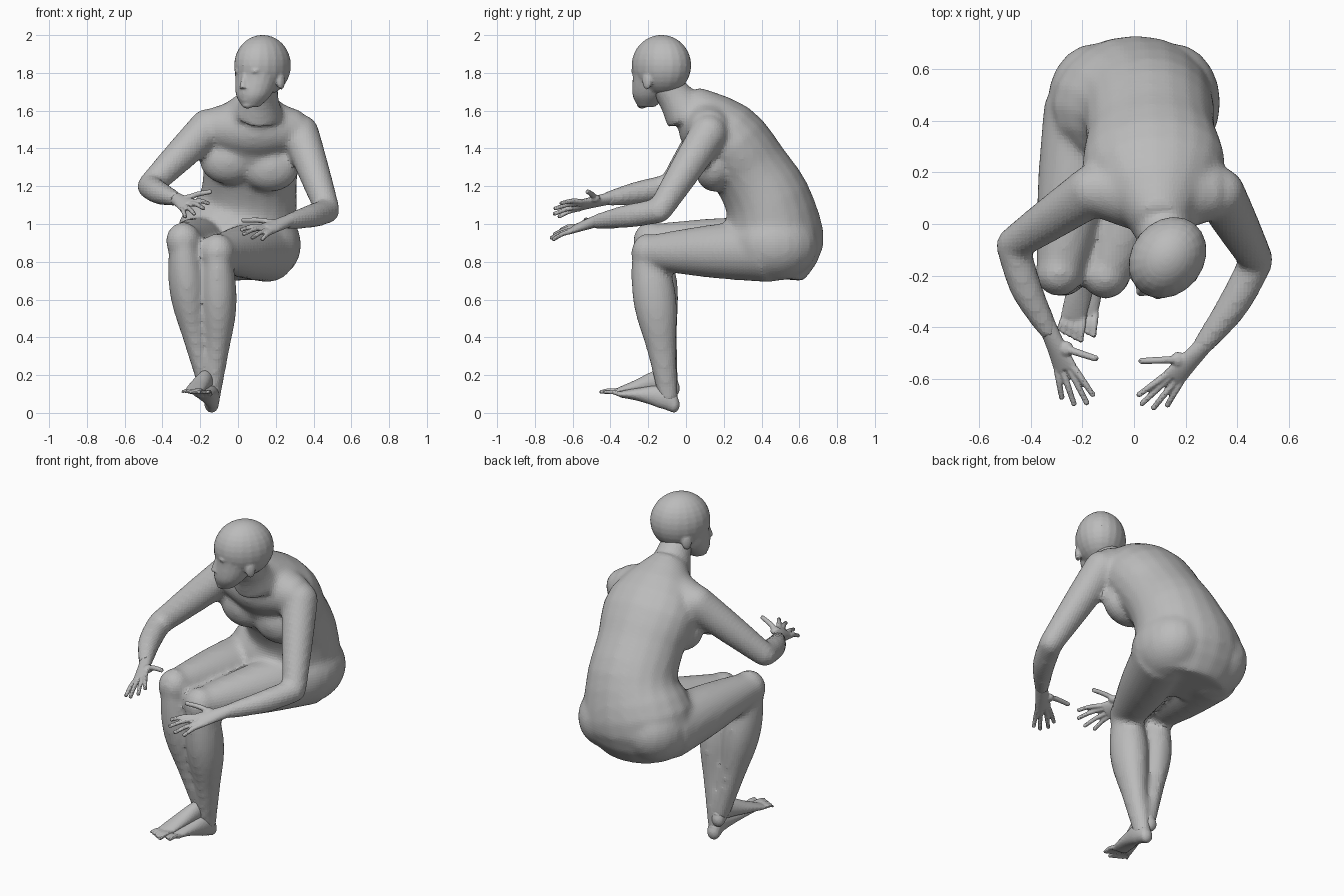
import bpy, bmesh, math
from mathutils import Vector, Matrix

if "Cube" in bpy.data.objects:
    bpy.data.objects.remove(bpy.data.objects["Cube"])

X, Y, Z = Matrix.Identity(3)
SIDES, RINGS = 20, 16
RIGHT, LEFT = -1, 1

grey = bpy.data.materials.new("plain grey")
grey.use_nodes = True
grey.diffuse_color = (.5, .5, .5, 1)
shader = grey.node_tree.nodes["Principled BSDF"]
shader.inputs["Base Color"].default_value = grey.diffuse_color


def spread(*values):
    """Smooth function through evenly spaced numbers or points."""
    keys = [Vector(v) if isinstance(v, tuple) else v for v in values]
    last = len(keys) - 1

    def at(t):
        i = min(int(t * last), last - 1)
        f = t * last - i
        g = 1 - f
        start, end = keys[i], keys[i + 1]
        leave = (end - keys[max(i - 1, 0)]) / 2
        arrive = (keys[min(i + 2, last)] - start) / 2
        return (start * (g * g * (1 + 2 * f)) + end * (f * f * (1 + 2 * g))
                + leave * (f * g * g) - arrive * (f * f * g))
    return at


def loft(bm, path, width, depth, side=X, axis=None):
    """Closed skin over elliptical sections along a path."""
    rings = []
    for i in range(RINGS + 1):
        t = i / RINGS
        ahead, behind = min(t + .01, 1), max(t - .01, 0)
        along = axis or (path(ahead) - path(behind)).normalized()
        u = (side - along * side.dot(along)).normalized()
        v = along.cross(u)
        angles = [math.tau * k / SIDES for k in range(SIDES)]
        rings.append([bm.verts.new(path(t) + u * width(t) * math.cos(a)
                                   + v * depth(t) * math.sin(a)) for a in angles])
    for low, high in zip(rings, rings[1:]):
        for k in range(SIDES):
            bm.faces.new((low[k - 1], low[k], high[k], high[k - 1]))
    bm.faces.new(rings[0])
    bm.faces.new(rings[-1])


def blob(bm, centre, *radii):
    place = Matrix.Translation(centre) @ Matrix.Diagonal((*radii, 1))
    bmesh.ops.create_uvsphere(bm, u_segments=SIDES, v_segments=RINGS, radius=1, matrix=place)


def limb(bm, start, end, width, bow=0, flatten=1, side=X):
    """Tapered limb between two joints, bowed sideways in the middle."""
    middle = start.lerp(end, .5) + X * bow
    loft(bm, spread(start, middle, end), width, lambda t: width(t) * flatten, side)


def digit(bm, base, tip, radius):
    """Finger or toe: tapered, slightly arched rod with a round tip."""
    middle = base.lerp(tip, .5) + Z * radius / 2
    taper = spread(radius, radius * .8)
    loft(bm, spread(base, middle, tip), taper, taper, X + Z)
    blob(bm, tip, *[radius * .85] * 3)


def finish(name, bm, voxel, rounds):
    """Fuse the overlapping shells of a part into one skin."""
    bmesh.ops.recalc_face_normals(bm, faces=bm.faces[:])
    mesh = bpy.data.meshes.new(name)
    bm.to_mesh(mesh)
    bm.free()
    mesh.materials.append(grey)
    obj = bpy.data.objects.new(name, mesh)
    bpy.context.collection.objects.link(obj)
    fuse = obj.modifiers.new("fuse", 'REMESH')
    fuse.mode = 'VOXEL'
    fuse.voxel_size = voxel
    soften = obj.modifiers.new("soften", 'SMOOTH')
    soften.iterations = rounds
    return obj


def hand(name, wrist, index, pinky, thumb):
    """Palm and five digits fanned between the index and little fingertips."""
    bm = bmesh.new()
    tips, knuckles = spread(index, pinky), spread(wrist.lerp(index, .55), wrist.lerp(pinky, .55))
    across = knuckles(0) - knuckles(1)
    reach = knuckles(.5) - wrist
    loft(bm, spread(wrist - reach * .4, wrist + reach * .3, knuckles(.5)),
         spread(.034, .04, across.length / 2 + .015), spread(.034, .027, .017),
         across.normalized())
    for i in range(4):
        t = i / 3
        digit(bm, knuckles(t), tips(t) + reach * .25 * math.sin(math.pi * t), .014)
    root = wrist.lerp(knuckles(0), .35)
    blob(bm, root.lerp(thumb, .2), .028, .03, .022)
    digit(bm, root, thumb, .016)
    finish(name, bm, .006, 4)


def foot(name, ankle, toe):
    """Heel, instep and ball, with five toes along the front."""
    bm = bmesh.new()
    heel = ankle + Y * .025 - Z * .04
    ball = heel.lerp(toe, .82)
    loft(bm, spread(heel, ankle - Y * .04, ankle.lerp(toe, .5), ball),
         spread(.038, .042, .05, .05), spread(.044, .06, .035, .017))
    blob(bm, heel, .038, .032, .044)
    for i in range(-2, 3):
        digit(bm, ball + X * i * .02, toe + X * i * .022 - Y * i * .01, .012 + .001 * i)
    finish(name, bm, .007, 4)


def arm(bm, side, shoulder, elbow, wrist):
    blob(bm, shoulder, .1, .1, .1)
    limb(bm, shoulder, elbow, spread(.1, .085, .066), side=Z)
    limb(bm, elbow, wrist, spread(.066, .062, .038), side * .02, side=Z)
    blob(bm, elbow, *[.064] * 3)


def leg(bm, side, hip, knee, ankle):
    limb(bm, hip, knee, spread(.17, .14, .09))
    blob(bm, knee, .093, .09, .1)
    limb(bm, knee, ankle - Z * .03, spread(.075, .098, .063, .042), side * .02, 1.18)


# Joints of the pose
right_shoulder, left_shoulder = Vector((-.16, .13, 1.51)), Vector((.33, .12, 1.48))
right_elbow, left_elbow = Vector((-.47, -.08, 1.2)), Vector((.475, -.14, 1.07))
right_wrist, left_wrist = Vector((-.32, -.43, 1.13)), Vector((.25, -.49, 1.01))
right_knee, left_knee = Vector((-.29, -.19, .91)), Vector((-.11, -.2, .85))
right_ankle, left_ankle = Vector((-.17, -.09, .17)), Vector((-.14, -.09, .085))
head_centre = Vector((.13, -.13, 1.84))

# Torso, leaning forward from seat to neck
body = bmesh.new()
loft(body, spread((0, .44, .72), (0, .46, .9), (.05, .44, 1.1), (.065, .35, 1.27),
                  (.08, .2, 1.47), (.1, 0, 1.65)),
     spread(.24, .335, .265, .25, .27, .1), spread(.18, .27, .235, .21, .2, .1))
limb(body, right_shoulder, left_shoulder + Z * .02, spread(.1, .165, .1), side=Z)
limb(body, Vector((.11, .01, 1.58)), head_centre - Z * .07, spread(.13, .095, .085))
for side in (RIGHT, LEFT):
    blob(body, (.06 + side * .11, .15, 1.32 - side * .02), .155, .105, .13)
    blob(body, (side * .15, .47, .89), .185, .23, .19)

# Limbs
arm(body, RIGHT, right_shoulder, right_elbow, right_wrist)
arm(body, LEFT, left_shoulder, left_elbow, left_wrist)
leg(body, RIGHT, Vector((-.18, .45, .87)), right_knee, right_ankle)
leg(body, LEFT, Vector((.16, .45, .86)), left_knee, left_ankle)
finish("body", body, .016, 10)

# Hands and feet
hand("right_hand", right_wrist, Vector((-.16, -.66, 1.11)),
     Vector((-.28, -.67, 1.04)), Vector((-.15, -.52, 1.17)))
hand("left_hand", left_wrist, Vector((.02, -.66, .97)),
     Vector((.13, -.7, .92)), Vector((.03, -.53, 1.02)))
foot("right_foot", right_ankle, Vector((-.25, -.43, .11)))
foot("left_foot", left_ankle, Vector((-.2, -.41, .11)))

# Head, built facing forward and then turned to its right
head = bmesh.new()
blob(head, (0, 0, 0), .14, .168, .161)
loft(head, spread((0, -.02, 0), (0, -.1, -.22)),
     spread(.13, .118, .095, .045), spread(.145, .118, .092, .045), axis=Z)
loft(head, spread((0, -.15, -.04), (0, -.17, -.12)),
     spread(.012, .015, .02), spread(.012, .017, .02), axis=Z)
blob(head, (0, -.15, -.17), .03, .015, .01)
blob(head, (0, -.15, -.185), .026, .013, .01)
blob(head, (0, -.13, -.21), .03, .025, .02)
for side in (RIGHT, LEFT):
    blob(head, (side * .045, -.14, -.03), .035, .018, .014)
    blob(head, (side * .06, -.11, -.1), .03, .03, .03)
    blob(head, (side * .125, 0, -.085), .016, .028, .045)
skull = finish("head", head, .008, 5)
skull.location = head_centre
skull.rotation_euler.z = math.radians(-38)
